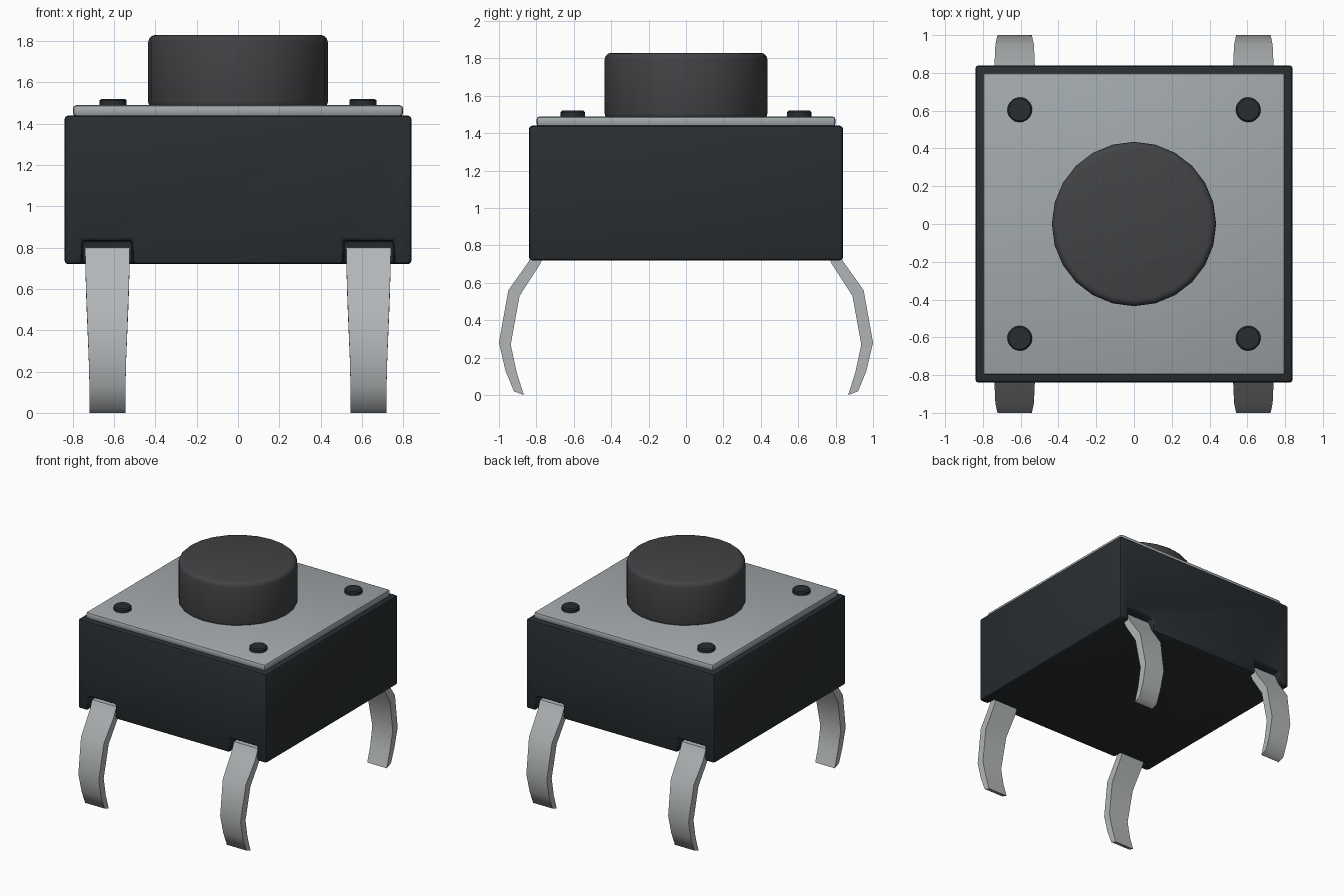
import bpy, bmesh
from math import radians

if "Cube" in bpy.data.objects:
    bpy.data.objects.remove(bpy.data.objects["Cube"])


def material(name, rgb):
    m = bpy.data.materials.new(name)
    m.diffuse_color = (*rgb, 1)
    m.use_nodes = True
    m.node_tree.nodes["Principled BSDF"].inputs["Base Color"].default_value = m.diffuse_color
    return m


HOUSING = material("dark_plastic", (0.022, 0.027, 0.030))
CAP = material("cap_plastic", (0.055, 0.056, 0.060))
PLATE = material("plate_metal", (0.36, 0.39, 0.41))
PIN = material("pin_metal", (0.45, 0.47, 0.48))


def box(name, x, y, z, mat=None):
    bpy.ops.mesh.primitive_cube_add(size=1)
    o = bpy.context.object
    o.name = name
    o.location = (sum(x) / 2, sum(y) / 2, sum(z) / 2)
    o.scale = (x[1] - x[0], y[1] - y[0], z[1] - z[0])
    bpy.ops.object.transform_apply(location=True, rotation=False, scale=True)
    if mat:
        o.data.materials.append(mat)
    return o


def finish(o, width, segments=2, angle=40):
    bpy.ops.object.select_all(action='DESELECT')
    o.select_set(True)
    bpy.context.view_layer.objects.active = o
    if width:
        b = o.modifiers.new("bevel", 'BEVEL')
        b.width, b.segments = width, segments
        b.limit_method, b.angle_limit = 'ANGLE', radians(40)
        bpy.ops.object.modifier_apply(modifier=b.name)
    bpy.ops.object.shade_smooth_by_angle(angle=radians(angle))


def disc(name, x, y, z, r, sides, mat, bevel, segments):
    bpy.ops.mesh.primitive_cylinder_add(vertices=sides, radius=r, depth=z[1] - z[0],
                                        location=(x, y, sum(z) / 2))
    o = bpy.context.object
    o.name = name
    o.data.materials.append(mat)
    finish(o, bevel, segments)


corners = [(sx, sy) for sx in (-1, 1) for sy in (-1, 1)]

# Housing with a notch above each pin
body = box("housing", (-.84, .84), (-.84, .84), (.72, 1.44), HOUSING)
for sx, sy in corners:
    cut = box("notch_cutter", sorted((sx * .51, sx * .755)), sorted((sy * .765, sy * .95)), (.6, .835))
    cut.hide_render = True
    mod = body.modifiers.new("notch", 'BOOLEAN')
    mod.object, mod.solver = cut, 'EXACT'
    bpy.context.view_layer.objects.active = body
    bpy.ops.object.modifier_apply(modifier=mod.name)
    bpy.data.objects.remove(cut)
finish(body, .018)

# Metal cover plate
finish(box("cover_plate", (-.80, .80), (-.80, .80), (1.435, 1.49), PLATE), .018)

# Button and the four rivets
disc("button", 0, 0, (1.47, 1.83), .435, 24, CAP, .035, 3)
for sx, sy in corners:
    disc("rivet", sx * .605, sy * .605, (1.46, 1.52), .066, 20, HOUSING, .008, 1)

# Bent pins: outer y, outer z, inner y, inner z, half width
SECTIONS = [(.80, .80, .74, .80, .108), (.84, .715, .78, .70, .107),
            (.95, .56, .89, .53, .102), (1.0, .28, .937, .27, .091),
            (.965, .13, .905, .12, .087), (.92, .02, .867, 0, .087)]


def pin(sx, sy):
    bm = bmesh.new()
    rings = []
    for yo, zo, yi, zi, w in SECTIONS:
        pts = ((-w, yo, zo), (w, yo, zo), (w, yi, zi), (-w, yi, zi))
        rings.append([bm.verts.new((sx * .632 + x, sy * y, z)) for x, y, z in pts])
    for a, b in zip(rings, rings[1:]):
        for i in range(4):
            j = (i + 1) % 4
            bm.faces.new((a[i], a[j], b[j], b[i]))
    bm.faces.new(rings[0])
    bm.faces.new(rings[-1])
    bmesh.ops.recalc_face_normals(bm, faces=bm.faces)
    me = bpy.data.meshes.new("pin")
    bm.to_mesh(me)
    bm.free()
    o = bpy.data.objects.new("pin", me)
    bpy.context.collection.objects.link(o)
    me.materials.append(PIN)
    finish(o, 0, angle=50)


for sx, sy in corners:
    pin(sx, sy)
